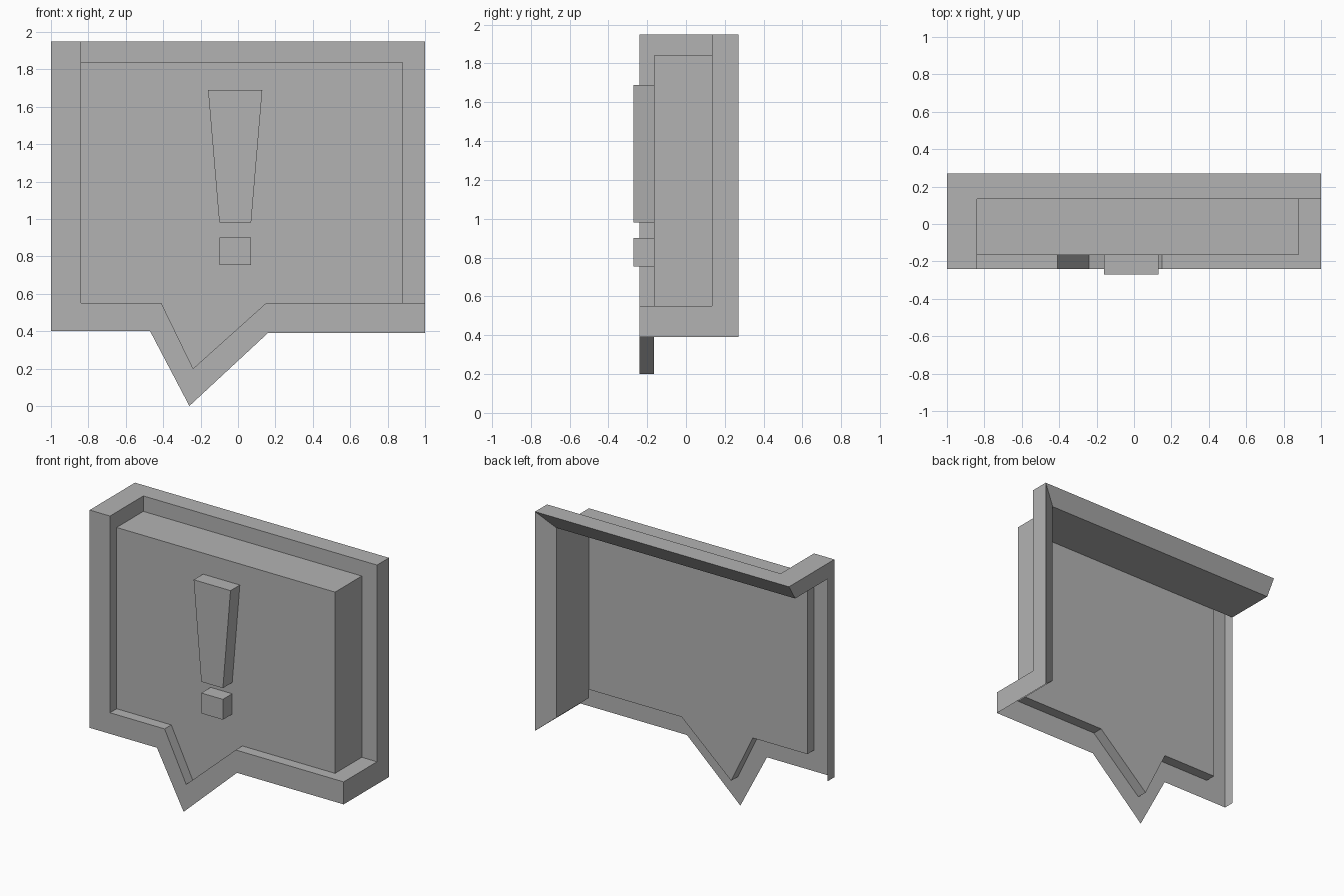
import bpy
import bmesh

old = bpy.data.objects.get("Cube")
if old:
    bpy.data.objects.remove(old, do_unlink=True)

grey = bpy.data.materials.new("plain_grey")
grey.use_nodes = True
colour = (0.45, 0.45, 0.45, 1)
grey.diffuse_color = colour
grey.node_tree.nodes["Principled BSDF"].inputs["Base Color"].default_value = colour

# Depths from front to back
MARK, FRONT, PANEL, LEDGE, LIP, BACK = -0.27, -0.24, -0.165, 0.135, 0.2, 0.27
# Outer and inner limits of the frame
LEFT, RIGHT, TOP, BASE = -1, 1, 1.95, 0.39
IN_LEFT, IN_RIGHT, IN_TOP, IN_BASE = -0.84, 0.88, 1.84, 0.55
LIP_BASE = 0.49


def finish(name, bm):
    mesh = bpy.data.meshes.new(name)
    bm.to_mesh(mesh)
    bm.free()
    mesh.materials.append(grey)
    obj = bpy.data.objects.new(name, mesh)
    bpy.context.collection.objects.link(obj)
    return obj


def sheet(name, *outlines):
    """Flat faces, each given by its corner points."""
    bm = bmesh.new()
    for outline in outlines:
        bm.faces.new([bm.verts.new(p) for p in outline])
    bmesh.ops.remove_doubles(bm, verts=bm.verts, dist=0.0005)
    return finish(name, bm)


def loft(name, first, second):
    """Strip of quads between two matching paths."""
    pairs = list(zip(first, second))
    return sheet(name, *[(a, b, d, c) for (a, b), (c, d) in zip(pairs, pairs[1:])])


def at(y, outline):
    return [(x, y, z) for x, z in outline]


def raised(name, outline):
    """Raised front face with side walls standing on the panel."""
    loop = outline + outline[:1]
    sides = [at(MARK, (a, b)) + at(PANEL, (b, a)) for a, b in zip(loop, loop[1:])]
    return sheet(name, at(MARK, outline), *sides)


# Speech bubble outlines with the pointed tail
tail_inner = [(IN_LEFT, IN_BASE), (-0.41, IN_BASE), (-0.24, 0.2), (0.15, IN_BASE)]
outer = [(LEFT, TOP), (LEFT, 0.4), (-0.47, 0.4), (-0.26, 0), (0.16, BASE),
         (RIGHT, BASE), (RIGHT, IN_BASE)]

# Front rim and its inner step
sheet("front_rim", at(FRONT, outer + tail_inner[::-1] + [(IN_LEFT, TOP)]))
step = [(IN_LEFT, IN_TOP)] + tail_inner + [(IN_RIGHT, IN_BASE)]
loft("rim_step", at(FRONT, step), at(PANEL, step))
sheet("corner_shelf", [(IN_RIGHT, FRONT, IN_BASE), (RIGHT, FRONT, IN_BASE),
                       (RIGHT, LEDGE, IN_BASE), (IN_RIGHT, LEDGE, IN_BASE)])
upper = [(IN_LEFT, IN_TOP), (IN_LEFT, TOP)]
loft("upper_left_step", at(FRONT, upper), at(LEDGE, upper))

# Raised panel and its side walls
sheet("panel", at(PANEL, [(IN_LEFT, IN_TOP)] + tail_inner
                  + [(IN_RIGHT, IN_BASE), (IN_RIGHT, IN_TOP)]))
wall = [(LEFT, IN_TOP), (IN_RIGHT, IN_TOP), (IN_RIGHT, LIP_BASE)]
loft("panel_wall", at(PANEL, wall), at(LIP, wall))

# Stepped back frame across the top and right
ledge_outer = [(IN_LEFT, TOP), (RIGHT, TOP), (RIGHT, IN_BASE)]
ledge_inner = [(IN_LEFT, IN_TOP), (IN_RIGHT, IN_TOP), (IN_RIGHT, IN_BASE)]
loft("ledge", at(LEDGE, ledge_outer), at(LEDGE, ledge_inner))
rim = [(LEFT, TOP), (RIGHT, TOP), (RIGHT, BASE)]
loft("back_bevel", at(BACK, rim), at(LIP, wall))
sheet("top_face", [(LEFT, FRONT, TOP), (IN_LEFT, FRONT, TOP), (IN_LEFT, LEDGE, TOP),
                   (RIGHT, LEDGE, TOP), (RIGHT, BACK, TOP), (LEFT, BACK, TOP)])
sheet("right_face", [(RIGHT, FRONT, BASE), (RIGHT, BACK, BASE), (RIGHT, BACK, TOP),
                     (RIGHT, LEDGE, TOP), (RIGHT, LEDGE, IN_BASE), (RIGHT, FRONT, IN_BASE)])

# Narrow left edge with the open end of the top
sheet("left_edge", [(LEFT, FRONT, 0.4), (LEFT, FRONT, TOP), (LEFT, BACK, TOP),
                    (LEFT, LIP, IN_TOP), (LEFT, PANEL, IN_TOP), (LEFT, PANEL, 0.4)])

# Exclamation mark
raised("mark_bar", [(-0.16, 1.69), (-0.1, 0.98), (0.07, 0.98), (0.13, 1.69)])
raised("mark_dot", [(-0.1, 0.9), (-0.1, 0.755), (0.07, 0.755), (0.07, 0.9)])
